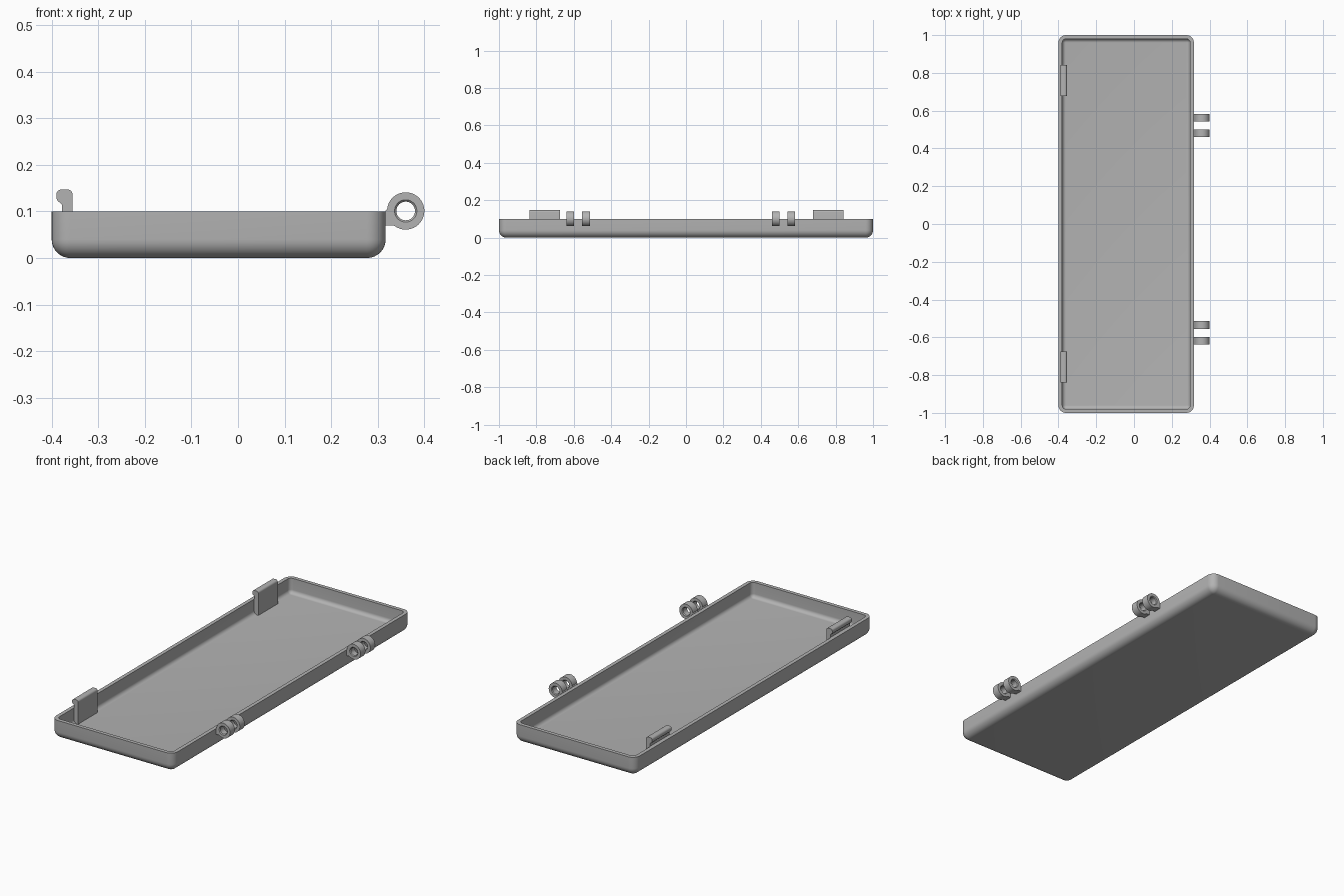
import bpy, bmesh
from math import sin, cos, radians

# Remove the default cube
cube = bpy.data.objects.get("Cube")
if cube:
    bpy.data.objects.remove(cube, do_unlink=True)

grey = bpy.data.materials.new("plain grey")
grey.use_nodes = True
colour = (0.45, 0.45, 0.45, 1)
grey.diffuse_color = colour
grey.node_tree.nodes["Principled BSDF"].inputs["Base Color"].default_value = colour

X0, X1, Y, H = -0.4, 0.317, 1.0, 0.1   # tray extents
WALL, R = 0.02, 0.04                   # wall thickness, outer rounding


def finish(bm, name):
    """Turn a bmesh into a smooth-shaded object with crisp edges."""
    bmesh.ops.remove_doubles(bm, verts=bm.verts, dist=1e-5)
    bmesh.ops.recalc_face_normals(bm, faces=bm.faces)
    mesh = bpy.data.meshes.new(name)
    bm.to_mesh(mesh)
    bm.free()
    mesh.materials.append(grey)
    ob = bpy.data.objects.new(name, mesh)
    bpy.context.collection.objects.link(ob)
    bpy.ops.object.select_all(action='DESELECT')
    ob.select_set(True)
    bpy.context.view_layer.objects.active = ob
    bpy.ops.object.shade_smooth_by_angle(angle=radians(35))
    return ob


def bridge(bm, a, b):
    """Join two closed loops of equal length with quads."""
    n = len(a)
    for i in range(n):
        j = (i + 1) % n
        bm.faces.new((a[i], a[j], b[j], b[i]))


def rounded_loop(bm, inset, z, steps=8):
    """Rounded rectangle following the tray outline, moved inward."""
    r = max(R - inset, 0)
    cx0, cx1, cy = X0 + inset + r, X1 - inset - r, Y - inset - r
    corners = [(cx1, cy), (cx0, cy), (cx0, -cy), (cx1, -cy)]
    loop = []
    for k, (cx, cyy) in enumerate(corners):
        for s in range(steps + 1):
            a = radians(90 * (k + s / steps))
            loop.append(bm.verts.new((cx + r * cos(a), cyy + r * sin(a), z)))
    return loop


# Tray: outer fillet, rim, inner wall, inner fillet
def make_tray():
    bm = bmesh.new()
    quarter = [radians(90 * i / 8) for i in range(9)]
    section = [(R - R * sin(a), R - R * cos(a)) for a in quarter]
    section += [(0, H), (WALL, H)]
    f = 0.02
    section += [(WALL + f - f * cos(a), WALL + f - f * sin(a)) for a in quarter]
    loops = [rounded_loop(bm, d, z) for d, z in section]
    for a, b in zip(loops, loops[1:]):
        bridge(bm, a, b)
    bm.faces.new(loops[0])
    bm.faces.new(loops[-1])
    finish(bm, "tray")


# Hinge knuckle: ring with a bracket to the tray and a chamfered bore
def make_knuckle(name, y):
    cx, cz, ro, width, ch = 0.36, 0.101, 0.04, 0.041, 0.004
    angles = [radians(5 * i) for i in range(72)]

    def outline(a):
        t = ro
        if cos(a) < -0.01 and sin(a) < 1e-6:
            reach = -0.044 / cos(a)
            reach = 0.044 / -cos(a)
            drop = 0.031 / max(-sin(a), 1e-6)
            t = max(ro, min(reach, drop))
        return t

    bm = bmesh.new()

    def ring(radius, yy):
        return [bm.verts.new((cx + radius(a) * cos(a), yy, cz + radius(a) * sin(a)))
                for a in angles]

    y0, y1 = y - width / 2, y + width / 2
    wide, narrow = (lambda a: 0.024), (lambda a: 0.02)
    rings = [ring(outline, y0), ring(wide, y0), ring(narrow, y0 + ch),
             ring(narrow, y1 - ch), ring(wide, y1), ring(outline, y1)]
    for i in range(len(rings)):
        bridge(bm, rings[i], rings[(i + 1) % len(rings)])
    finish(bm, name)


# Snap clip: upright tab with a rounded hook facing outward
def make_clip(name, y0, y1):
    left, stem, right, top, r = -0.39, -0.38, -0.355, 0.147, 0.011
    arc = [radians(15 * i) for i in range(7)]
    pts = [(stem, 0.015), (right, 0.015)]
    pts += [(right - r + r * cos(a), top - r + r * sin(a)) for a in arc]
    pts += [(left + r - r * sin(a), top - r + r * cos(a)) for a in arc]
    pts += [(left, 0.128), (left + 0.003, 0.122), (left + 0.008, 0.119), (stem + 0.002, 0.115),
            (stem + 0.002, H), (stem, H)]
    bm = bmesh.new()
    a = [bm.verts.new((x, y0, z)) for x, z in pts]
    b = [bm.verts.new((x, y1, z)) for x, z in pts]
    bridge(bm, a, b)
    bm.faces.new(a)
    bm.faces.new(b)
    finish(bm, name)


make_tray()
for label, ys in (("back", (0.48, 0.563)), ("front", (-0.535, -0.618))):
    for side, y in zip(("inner", "outer"), ys):
        make_knuckle(f"{label}_{side}_hinge_knuckle", y)
make_clip("back_clip", 0.678, 0.842)
make_clip("front_clip", -0.838, -0.674)
